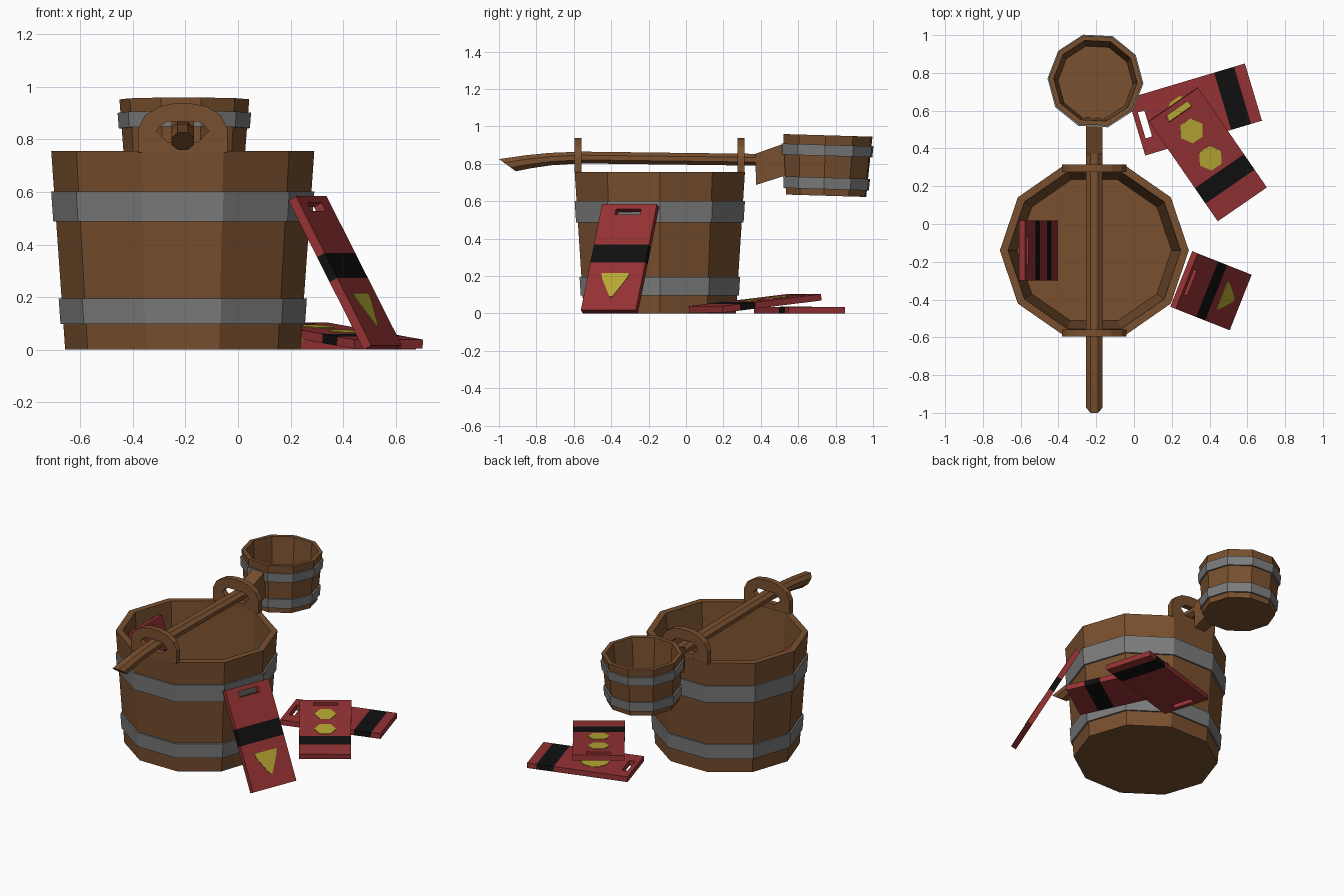
import bpy, bmesh, math
from mathutils import Matrix, Vector

if "Cube" in bpy.data.objects:
    bpy.data.objects.remove(bpy.data.objects["Cube"])


def material(name, rgb):
    m = bpy.data.materials.new(name)
    m.diffuse_color = (*rgb, 1)
    m.use_nodes = True
    m.node_tree.nodes["Principled BSDF"].inputs["Base Color"].default_value = m.diffuse_color
    return m


WOOD = material("brown wood", (0.19, 0.08, 0.028))
IRON = material("grey iron", (0.2, 0.2, 0.2))
RED = material("red paint", (0.30, 0.032, 0.034))
BLACK = material("black paint", (0.005, 0.005, 0.005))
YELLOW = material("yellow paint", (0.47, 0.39, 0.035))


def finish(bm, name, mats, matrix=Matrix()):
    bmesh.ops.recalc_face_normals(bm, faces=bm.faces[:])
    me = bpy.data.meshes.new(name)
    bm.to_mesh(me)
    bm.free()
    for m in mats:
        me.materials.append(m)
    ob = bpy.data.objects.new(name, me)
    ob.matrix_world = matrix
    bpy.context.collection.objects.link(ob)
    return ob


def loft(name, rings, mat, matrix=Matrix(), closed=False):
    """Skin rings of points; cap the ends, or join last to first if closed."""
    bm = bmesh.new()
    vs = [[bm.verts.new(p) for p in ring] for ring in rings]
    n = len(vs[0])
    pairs = list(zip(vs, vs[1:])) + ([(vs[-1], vs[0])] if closed else [])
    for a, b in pairs:
        for i in range(n):
            j = (i + 1) % n
            bm.faces.new((a[i], a[j], b[j], b[i]))
    if not closed:
        bm.faces.new(vs[0])
        bm.faces.new(vs[-1])
    return finish(bm, name, [mat], matrix)


def ring(r, z, offset, ys):
    angles = [math.radians(offset + 36 * i) for i in range(10)]
    return [(r * math.cos(a), ys * r * math.sin(a), z) for a in angles]


def tub(name, r0, r1, h, wall, floor, bands, matrix, offset=0, ys=1.0):
    """Tapered ten-stave tub with iron hoops."""
    def rad(z):
        return r0 + (r1 - r0) * z / h
    profile = [(r0, 0), (r1, h), (r1 - wall, h), (rad(floor) - wall, floor)]
    loft(name, [ring(r, z, offset, ys) for r, z in profile], WOOD, matrix)
    for k, (a, b) in enumerate(bands):
        hoop = [(rad(a) + .011, a), (rad(b) + .011, b), (rad(b) - .008, b), (rad(a) - .008, a)]
        loft(f"{name}_hoop_{k + 1}", [ring(r, z, offset, ys) for r, z in hoop],
             IRON, matrix, closed=True)


# Large bucket and small dipper cup
CX, CY = -0.21, -0.14
tub("bucket", .447, .5, .755, .043, .07, [(.097, .195), (.487, .602)],
    Matrix.Translation((CX, CY, 0)), ys=.957)
tub("dipper_cup", .222, .247, .323, .026, .03, [(.035, .097), (.213, .272)],
    Matrix.Translation((-.204, .749, .629)) @ Matrix.Rotation(math.radians(-1.7), 4, 'X'),
    offset=-3)

# Pierced ears on the bucket rim
half_out = [(.17, .75), (.17, .84), (.145, .89), (.09, .925), (.03, .937)]
half_in = [(.06, .79), (.1, .83), (.085, .85), (.06, .867), (.02, .867)]
outer, inner = [h + [(-x, z) for x, z in reversed(h)] for h in (half_out, half_in)]
for name, y0, y1 in (("front_ear", -.596, -.558), ("back_ear", .276, .314)):
    loft(name, [[(CX + x, y, z) for x, z in loop] for loop, y in
                ((outer, y0), (outer, y1), (inner, y1), (inner, y0))], WOOD, closed=True)

# Dipper handle: octagonal section swept through (y top, z top, y bottom, z bottom)
section = [(.02, 1), (.043, .7), (.043, .3), (.02, 0), (-.02, 0), (-.043, .3), (-.043, .7), (-.02, 1)]
path = [(-1, .825, -.91, .76), (-.86, .845, -.83, .776), (-.73, .858, -.72, .792),
        (-.56, .865, -.56, .802), (.38, .853, .38, .79)]
loft("dipper_handle", [[(CX + x, yb + (yt - yb) * s, zb + (zt - zb) * s) for x, s in section]
                       for yt, zt, yb, zb in path], WOOD)
# Flared handle socket
socket = [(.37, .853), (.535, .912), (.535, .738), (.375, .687)]
loft("dipper_socket", [[(CX + x, y, z) for y, z in socket] for x in (-.043, .043)], WOOD)

# Slotted wooden tags: local x across, y from the slot end downwards, z out of the face
L, W, T = .645, .316, .035


def tag(name, origin, yaw, pitch, stripes, marks=()):
    a, p = math.radians(yaw), math.radians(pitch)
    v = Vector((math.cos(a) * math.cos(p), math.sin(a) * math.cos(p), -math.sin(p)))
    u = Vector((math.sin(a), -math.cos(a), 0))
    mat = Matrix((u, v, u.cross(v))).transposed().to_4x4()
    mat.translation = origin
    xs = [-W / 2, -.072, .072, W / 2]
    ys = sorted([0, .028, .064, L] + [e for s in stripes for e in s])
    bm = bmesh.new()
    grid = [[bm.verts.new((x, y, 0)) for x in xs] for y in ys]
    for j in range(len(ys) - 1):
        for i in range(3):
            if (i, j) != (1, 1):  # leave the slot open
                bm.faces.new((grid[j][i], grid[j][i + 1], grid[j + 1][i + 1], grid[j + 1][i]))
    new = bmesh.ops.extrude_face_region(bm, geom=bm.faces[:], use_keep_orig=True)["geom"]
    bmesh.ops.translate(bm, vec=(0, 0, T), verts=[e for e in new if isinstance(e, bmesh.types.BMVert)])
    for f in bm.faces:
        y = f.calc_center_median().y
        f.material_index = int(any(s < y < e for s, e in stripes))
    finish(bm, name, [RED, BLACK], mat)
    for k, (shape, y0) in enumerate(marks):
        loft(f"{name}_mark_{k + 1}", [[(x, y0 + y, z) for x, y in shape]
                                      for z in (T - .002, T + .003)], YELLOW, mat)


hexagon = [(.068, 0), (.032, .058), (-.032, .058), (-.068, 0), (-.032, -.058), (.032, -.058)]
triangle = [(-.08, -.065), (.08, -.065), (.07, -.03), (.008, .078), (-.008, .078), (-.07, -.03)]
disc = [(.09 * math.cos(i * math.pi / 5), .09 * math.sin(i * math.pi / 5)) for i in range(10)]

tag("flat_tag", (.014, .514, 0), 16.6, 0, [(.475, .585)], [(disc, .26)])
tag("tilted_tag", (.207, .635, .069), -55.4, 5.8, [(.43, .53)], [(hexagon, .17), (hexagon, .346)])
tag("leaning_tag", (.25, -.291, .567), -21.6, 61.5, [(.245, .353)], [(triangle, .485)])
tag("inner_tag", (-.61, -.14, .692), 0, 74.7, [(.208, .297), (.436, .53)])
